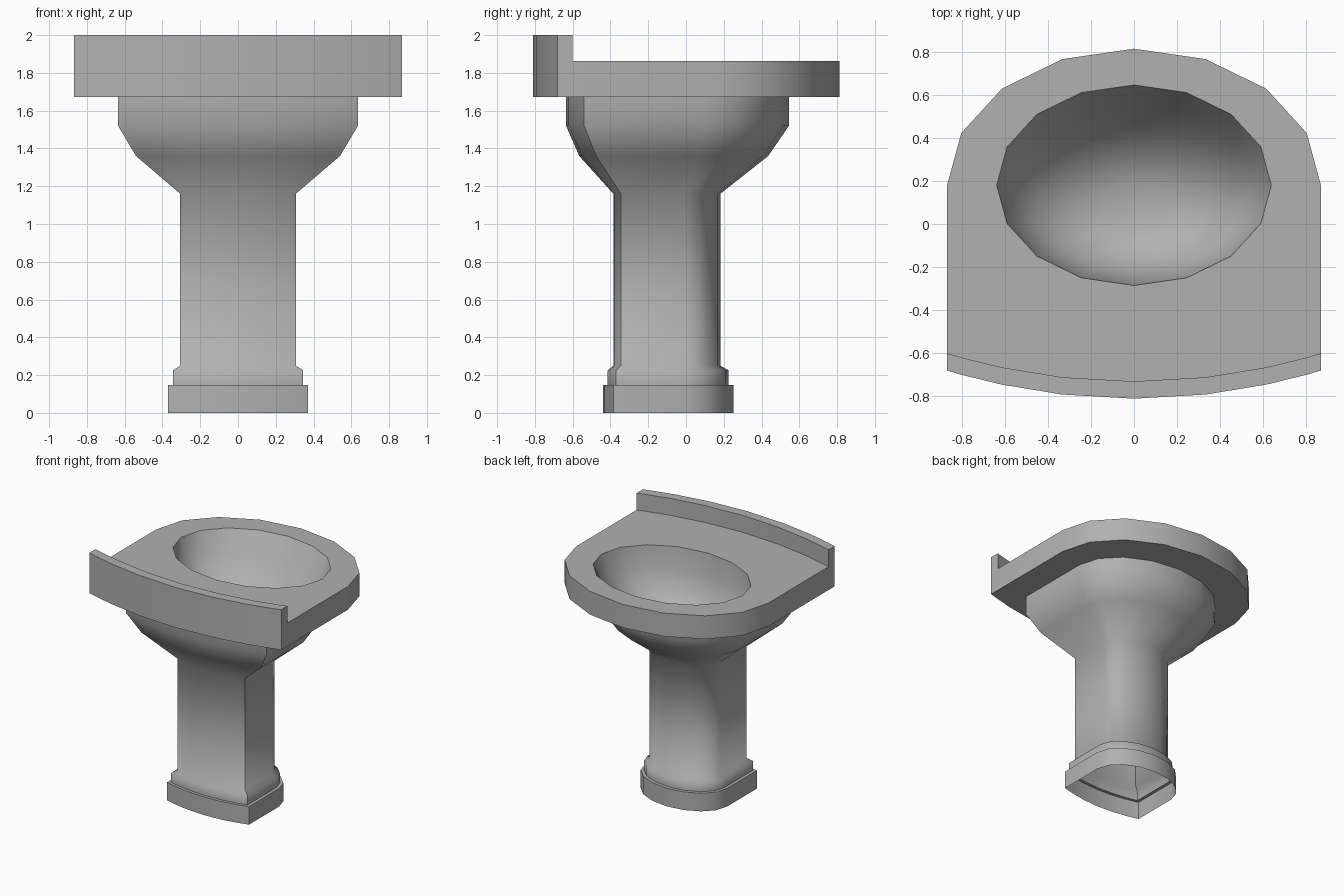
import bpy, bmesh, math

if "Cube" in bpy.data.objects:
    bpy.data.objects.remove(bpy.data.objects["Cube"])

N = 8  # segments across each half outline

grey = bpy.data.materials.new("grey_ceramic")
grey.diffuse_color = (0.44, 0.44, 0.44, 1)
grey.use_nodes = True
grey.node_tree.nodes["Principled BSDF"].inputs["Base Color"].default_value = grey.diffuse_color


def bow(w, corner, back, z):
    xs = [-math.cos(math.pi * i / N) for i in range(N + 1)]
    return [(w * x, back + (corner - back) * x * x, z) for x in xs]


def outline(w, cy, front, corner, back, z):
    """Half-ellipse front, straight sides, gently bowed back (counter-clockwise)."""
    ang = [math.pi * i / N for i in range(N + 1)]
    pts = [(w * math.cos(a), cy + (front - cy) * math.sin(a), z) for a in ang]
    return pts + bow(w, corner, back, z)


def ellipse(a, b, cy, z):
    return [(a * math.cos(math.pi * i / N), cy + b * math.sin(math.pi * i / N), z)
            for i in range(2 * N)]


def ring(bm, pts):
    return [bm.verts.new(p) for p in pts]


def loft(bm, rings, sharp=()):
    """Skin between rings; 'sharp' lists the points whose rising edges stay hard."""
    for a, b in zip(rings, rings[1:]):
        n = len(a)
        for i in range(n):
            j = (i + 1) % n
            bm.faces.new((a[i], a[j], b[j], b[i]))
        for i in sharp:
            bm.edges.get((a[i], b[i])).smooth = False


def finish(name, bm):
    me = bpy.data.meshes.new(name)
    bm.to_mesh(me)
    bm.free()
    me.materials.append(grey)
    ob = bpy.data.objects.new(name, me)
    bpy.context.collection.objects.link(ob)
    bpy.ops.object.select_all(action='DESELECT')
    ob.select_set(True)
    bpy.context.view_layer.objects.active = ob
    bpy.ops.object.shade_smooth_by_angle(angle=math.radians(60), keep_sharp_edges=True)


CORNERS = (N + 1, 2 * N + 1)

# Pedestal flowing into the outer bowl, open underneath
# half width, ellipse centre, front, back corner, back middle, height
sections = [
    (0.37, 0.0, 0.252, -0.385, -0.44, 0.0),
    (0.37, 0.0, 0.252, -0.385, -0.44, 0.148),
    (0.345, 0.0, 0.225, -0.37, -0.415, 0.148),
    (0.345, 0.0, 0.225, -0.37, -0.415, 0.225),
    (0.306, 0.0, 0.182, -0.345, -0.385, 0.25),
    (0.306, 0.0, 0.182, -0.345, -0.385, 1.16),
    (0.54, 0.07, 0.435, -0.475, -0.565, 1.36),
    (0.635, 0.10, 0.545, -0.54, -0.635, 1.52),
    (0.635, 0.10, 0.545, -0.54, -0.635, 1.672),
]
bm = bmesh.new()
loft(bm, [ring(bm, outline(*s)) for s in sections], CORNERS)
finish("pedestal", bm)

# Slab: underside, rim, flat top and sunken basin
bm = bmesh.new()
slab = (0.867, 0.18, 0.813, -0.68, -0.81)
top = ring(bm, outline(*slab, 1.862))
loft(bm, [ring(bm, outline(*sections[-1])), ring(bm, outline(*slab, 1.672)), top], CORNERS)

# Basin rings: half width, half depth, centre, height
basin = [ring(bm, ellipse(*e)) for e in [
    (0.637, 0.465, 0.18, 1.862), (0.585, 0.40, 0.135, 1.69), (0.48, 0.325, 0.105, 1.54),
    (0.32, 0.215, 0.09, 1.43), (0.15, 0.10, 0.085, 1.385)]]
loft(bm, basin)
bm.faces.new(basin[-1])

edges = [bm.edges.get((r[i - 1], r[i])) for r in (top, basin[0]) for i in range(len(r))]
for e in edges:
    e.smooth = False
fill = bmesh.ops.triangle_fill(bm, edges=edges, use_beauty=True, normal=(0, 0, 1))
for f in fill["geom"]:
    if isinstance(f, bmesh.types.BMFace):
        f.normal_update()
        if f.normal.z < 0:
            f.normal_flip()
finish("basin_slab", bm)

# Raised splashback along the bowed rear edge
bm = bmesh.new()
low, high = [ring(bm, bow(0.867, -0.68, -0.81, z) + bow(0.867, -0.60, -0.73, z)[::-1])
             for z in (1.862, 2.0)]
loft(bm, [low, high])
n = len(high)
for i in range(n // 2 - 1):
    bm.faces.new((high[i], high[i + 1], high[n - 2 - i], high[n - 1 - i]))
finish("splashback", bm)
